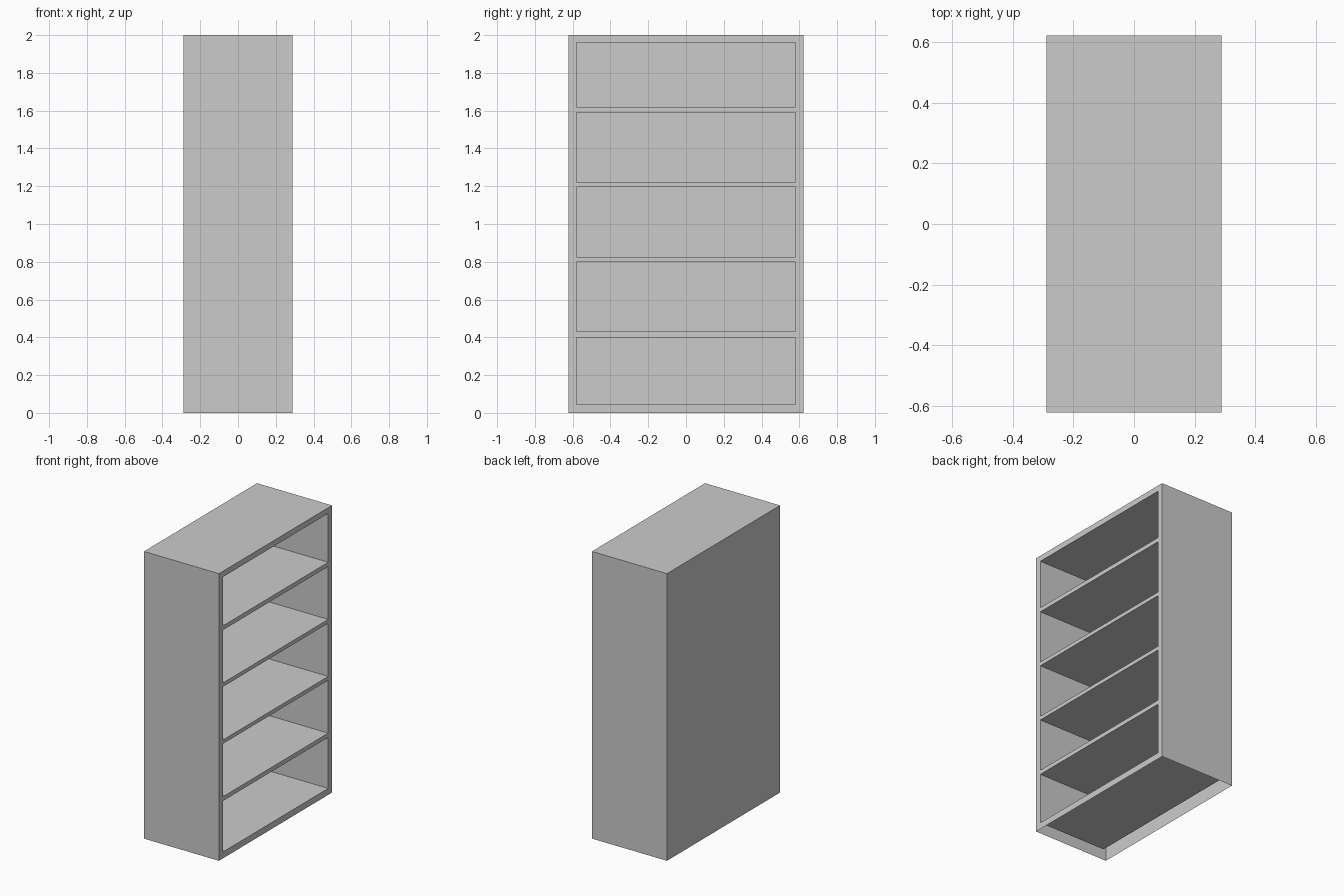
import bpy, bmesh

if "Cube" in bpy.data.objects:
    bpy.data.objects.remove(bpy.data.objects["Cube"])

X, Y, H = 0.289, 0.622, 2.0      # half depth, half width, height
DEPTH = 0.523                    # compartment depth behind the open side (+x)
YS = [-Y, -0.58, 0.58, Y]
ZS = [0, 0.045, 0.40, 0.43, 0.798, 0.825, 1.195, 1.222, 1.59, 1.62, 1.96, H]

bm = bmesh.new()


def quad(*pts):
    return bm.faces.new([bm.verts.new(p) for p in pts])


# Outer shell: back, two sides and top; the underside is open
quad((-X, -Y, 0), (-X, -Y, H), (-X, Y, H), (-X, Y, 0))
quad((-X, -Y, 0), (X, -Y, 0), (X, -Y, H), (-X, -Y, H))
quad((X, Y, 0), (-X, Y, 0), (-X, Y, H), (X, Y, H))
quad((-X, -Y, H), (X, -Y, H), (X, Y, H), (-X, Y, H))

# Face frame on the open side, laid out as a grid of cells
openings = []
for i, (y0, y1) in enumerate(zip(YS, YS[1:])):
    for j, (z0, z1) in enumerate(zip(ZS, ZS[1:])):
        f = quad((X, y0, z0), (X, y1, z0), (X, y1, z1), (X, y0, z1))
        if i == 1 and j % 2 == 1:
            openings.append(f)

# Compartments: push the opening cells inwards
ext = bmesh.ops.extrude_discrete_faces(bm, faces=openings)
for f in ext["faces"]:
    for v in f.verts:
        v.co.x = X - DEPTH

bmesh.ops.remove_doubles(bm, verts=bm.verts[:], dist=1e-5)
mesh = bpy.data.meshes.new("bookcase")
bm.to_mesh(mesh)
bm.free()
bpy.context.collection.objects.link(bpy.data.objects.new("bookcase", mesh))
